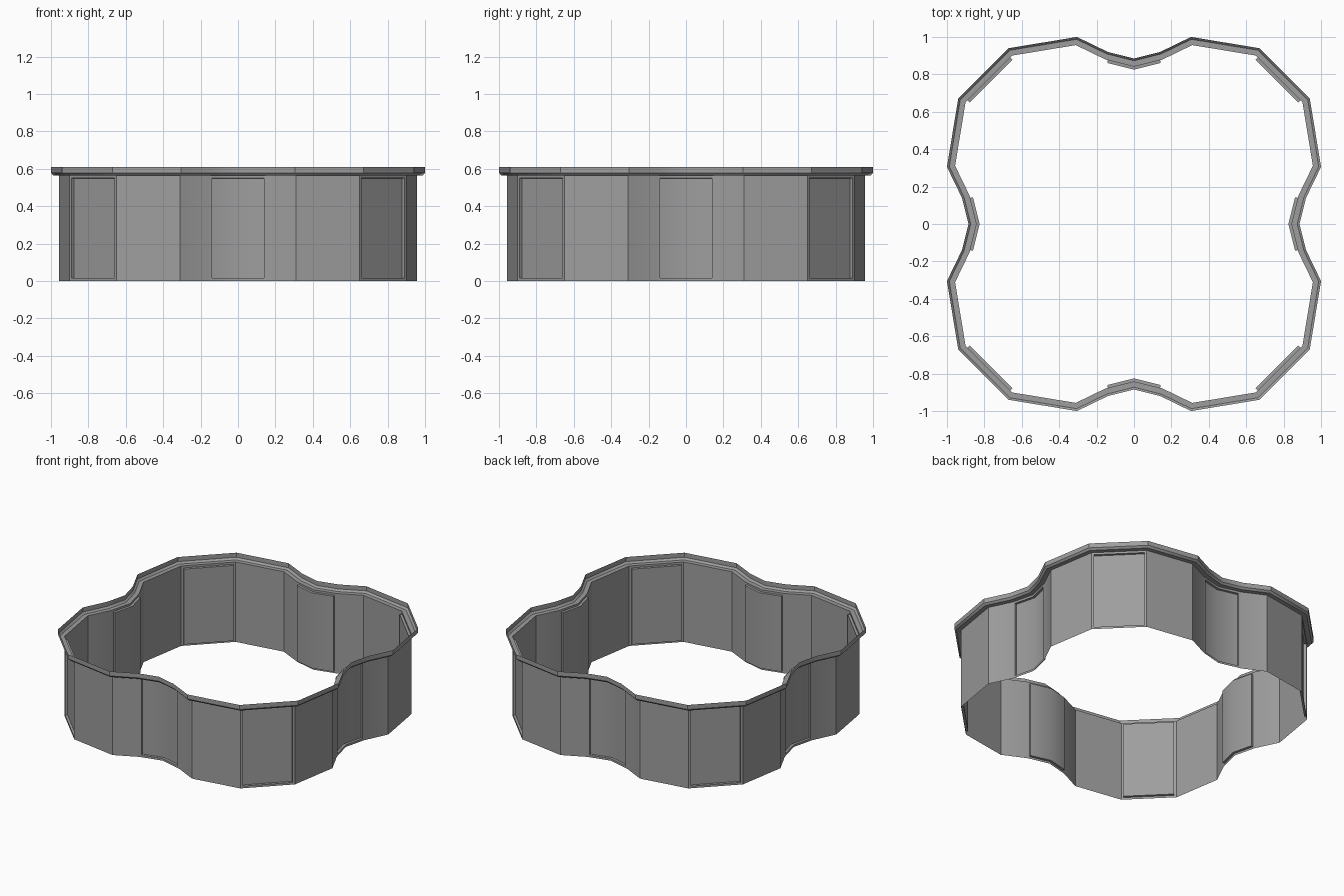
import bpy
import bmesh
import math
from mathutils import Vector, Matrix

cube = bpy.data.objects.get("Cube")
if cube:
    bpy.data.objects.remove(cube, do_unlink=True)

grey = bpy.data.materials.new("plain_grey")
grey.use_nodes = True
colour = (0.34, 0.34, 0.34, 1)
grey.diffuse_color = colour
grey.node_tree.nodes["Principled BSDF"].inputs["Base Color"].default_value = colour

# One side of the outline, repeated by quarter turns (clockwise from above)
SIDE = [(-0.67, 0.94), (-0.305, 1.0), (-0.14, 0.92), (0, 0.885),
        (0.14, 0.92), (0.305, 1.0), (0.67, 0.94)]
OUTLINE = [Matrix.Rotation(-math.pi / 2 * k, 2) @ Vector(p)
           for k in range(4) for p in SIDE]
N = len(OUTLINE)
PER_SIDE = len(SIDE)


def inward(distance):
    """Outline moved inward by an even distance, with mitred corners."""
    result = []
    for i, p in enumerate(OUTLINE):
        a = (p - OUTLINE[i - 1]).normalized()
        b = (OUTLINE[(i + 1) % N] - p).normalized()
        na, nb = Vector((a.y, -a.x)), Vector((b.y, -b.x))
        result.append(p + (na + nb) * distance / (1 + na.dot(nb)))
    return result


def sweep(bm, profile):
    """Skin a profile of (inward distance, height) around the outline."""
    rings = [[bm.verts.new((p.x, p.y, z)) for p in inward(d)] for d, z in profile]
    return [[bm.faces.new((lo[(i + 1) % N], lo[i], hi[i], hi[(i + 1) % N]))
             for i in range(N)] for lo, hi in zip(rings, rings[1:])]


def finish(bm, name):
    mesh = bpy.data.meshes.new(name)
    bm.to_mesh(mesh)
    bm.free()
    mesh.materials.append(grey)
    obj = bpy.data.objects.new(name, mesh)
    bpy.context.collection.objects.link(obj)
    bpy.ops.object.select_all(action='DESELECT')
    obj.select_set(True)
    bpy.context.view_layer.objects.active = obj
    bpy.ops.object.shade_smooth_by_angle(angle=math.radians(31))


# Wall with panels pressed inward at the corners and the curved bays
WALL = 0.042
TOP = 0.565
bm = bmesh.new()
faces = sweep(bm, [(WALL, 0), (WALL, TOP)])[0]
for k in range(4):
    start = k * PER_SIDE
    bay = [faces[start + 2], faces[start + 3]]
    corner = [faces[start + PER_SIDE - 1]]
    for panel in (bay, corner):
        for thickness, depth in ((0.015, 0), (0.001, -0.016)):
            bm.normal_update()
            bmesh.ops.inset_region(bm, faces=panel, thickness=thickness, depth=depth,
                                   use_boundary=True, use_even_offset=True)
finish(bm, "panelled_wall")

# Rim: flat ledge, small slope and upright lip
bm = bmesh.new()
sweep(bm, [(WALL, TOP), (0.012, TOP), (0, 0.578), (0, 0.61)])
finish(bm, "top_rim")
